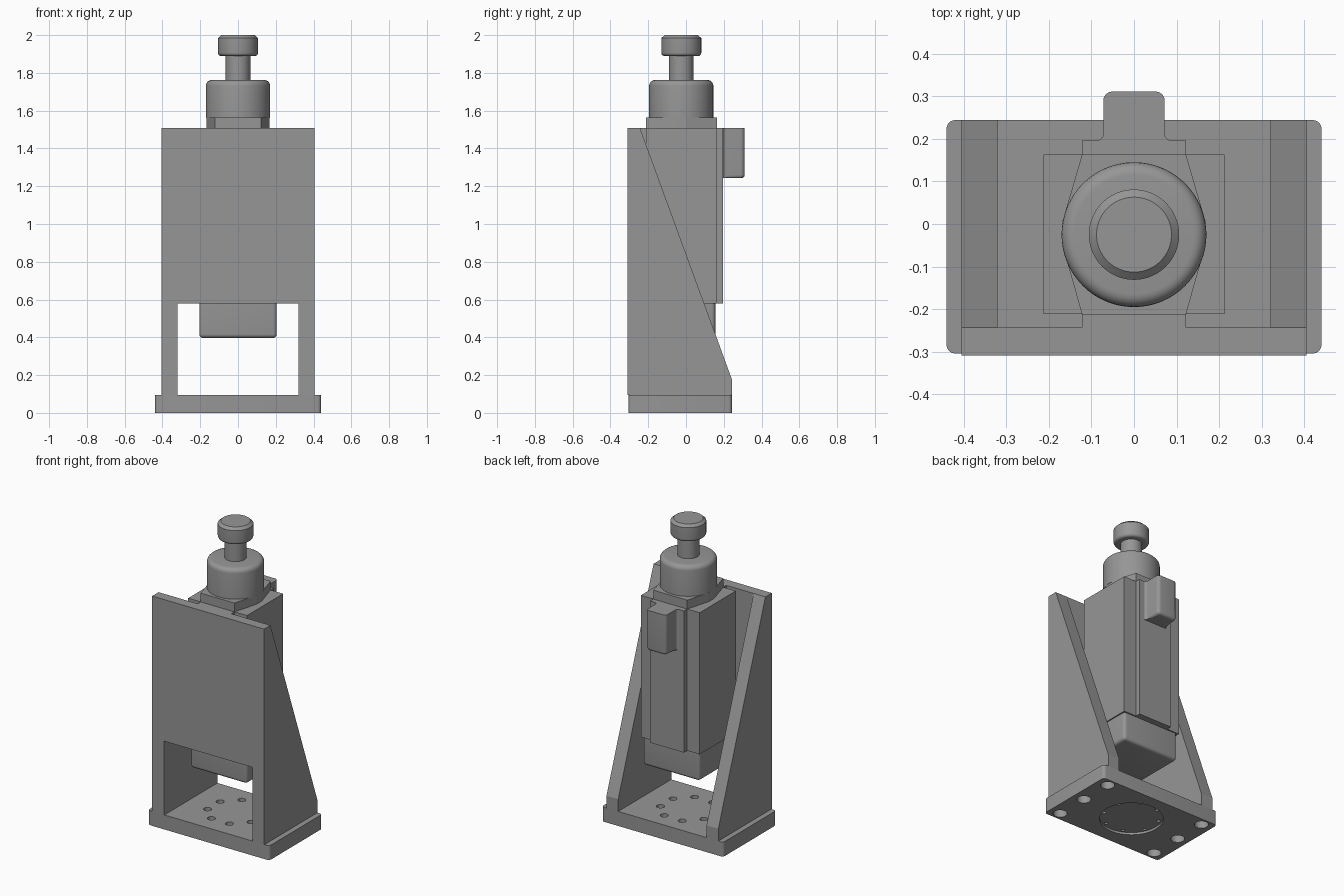
import bpy, bmesh
from math import cos, sin, pi, radians
from mathutils import Vector

if "Cube" in bpy.data.objects:
    bpy.data.objects.remove(bpy.data.objects["Cube"])

CY = -0.025  # centre line of the spindle and the base bores

# Dark grey paint for every part
paint = bpy.data.materials.new("dark_grey")
paint.diffuse_color = (.305, .305, .305, 1)
paint.use_nodes = True
paint.node_tree.nodes["Principled BSDF"].inputs["Base Color"].default_value = paint.diffuse_color


def finish(name, bm, smooth=False):
    bmesh.ops.recalc_face_normals(bm, faces=bm.faces)
    me = bpy.data.meshes.new(name)
    bm.to_mesh(me)
    bm.free()
    me.materials.append(paint)
    ob = bpy.data.objects.new(name, me)
    bpy.context.collection.objects.link(ob)
    if smooth:
        shade(ob)
    return ob


def activate(ob):
    bpy.ops.object.select_all(action='DESELECT')
    ob.select_set(True)
    bpy.context.view_layer.objects.active = ob


def shade(ob):
    activate(ob)
    bpy.ops.object.shade_smooth_by_angle(angle=radians(30))


def prism(name, pts, axis, lo, hi, radius=0.0, pick=None):
    """Extrude a 2D outline along an axis; pick(a, b) chooses edges to round."""
    bm = bmesh.new()

    def at(p, t):
        return [(t, p[0], p[1]), (p[0], t, p[1]), (p[0], p[1], t)][axis]
    face = bm.faces.new([bm.verts.new(at(p, lo)) for p in pts])
    ext = bmesh.ops.extrude_face_region(bm, geom=[face])
    move = Vector((0, 0, 0))
    move[axis] = hi - lo
    bmesh.ops.translate(bm, vec=move, verts=[v for v in ext['geom'] if isinstance(v, bmesh.types.BMVert)])
    bmesh.ops.recalc_face_normals(bm, faces=bm.faces)
    if radius:
        edges = [e for e in bm.edges if pick(e.verts[0].co, e.verts[1].co)]
        bmesh.ops.bevel(bm, geom=edges, offset=radius, segments=5, profile=0.5, affect='EDGES')
    return finish(name, bm, radius > 0)


def box(name, x, y, z, radius=0.0, pick=None):
    return prism(name, [(x[0], y[0]), (x[1], y[0]), (x[1], y[1]), (x[0], y[1])], 2, z[0], z[1], radius, pick)


def lathe(name, prof, centres, n=64, smooth=False):
    """Closed solids of revolution, one per centre; prof is (radius, z)."""
    bm = bmesh.new()
    for cx, cy in centres:
        rings = [[bm.verts.new((cx + r * cos(2 * pi * i / n), cy + r * sin(2 * pi * i / n), z))
                  for i in range(n)] for r, z in prof]
        for a, b in zip(rings, rings[1:]):
            for i in range(n):
                j = (i + 1) % n
                bm.faces.new((a[i], a[j], b[j], b[i]))
        bm.faces.new(rings[0][::-1])
        bm.faces.new(rings[-1])
    return finish(name, bm, smooth)


def cut(ob, cutter):
    cutter.hide_render = True
    mod = ob.modifiers.new("cut", 'BOOLEAN')
    mod.operation, mod.solver, mod.object = 'DIFFERENCE', 'EXACT', cutter
    activate(ob)
    bpy.ops.object.modifier_apply(modifier=mod.name)
    bpy.data.objects.remove(cutter)


def arc(r, z, rad, a0, a1, n=5):
    return [(r + rad * cos(radians(a0 + (a1 - a0) * i / n)),
             z + rad * sin(radians(a0 + (a1 - a0) * i / n))) for i in range(n + 1)]


def vertical(a, b):
    return abs(a.z - b.z) > 0.01


# Base plate with register recess, bolt circle and edge holes
base = box("base_plate", (-.44, .44), (-.304, .244), (0, .095), .02, vertical)
cut(base, lathe("bolt_cutter", [(.011, -.02), (.011, .04), (.024, .04), (.024, .12)],
                [(.17 * cos(pi / 8 + k * pi / 4), CY + .17 * sin(pi / 8 + k * pi / 4)) for k in range(8)], 24))
cut(base, lathe("recess_cutter", [(.19, -.05), (.19, .015)], [(0, CY)], 64))
cut(base, lathe("mount_cutter", [(.042, -.05), (.042, .08)],
                [(sx * .365, -.03 + k * .22) for sx in (-1, 1) for k in (-1, 0, 1)], 32))
shade(base)

# Bracket: sloped side ribs and front plate with a window
frame = prism("bracket", [(-.309, .095), (.244, .095), (.244, .175), (-.243, 1.507), (-.309, 1.507)], 0, -.405, .405)
cut(frame, box("inside_cutter", (-.32, .32), (-.243, .5), (0, 1.7)))
cut(frame, box("window_cutter", (-.32, .32), (-.5, .1), (0, .58)))

# Slide body with front mounting pad, back cover and lower cap
box("body", (-.213, .213), (-.211, .163), (.58, 1.507))
box("mount_pad", (-.122, .122), (-.243, -.211), (.58, 1.507))
box("back_cover", (-.122, .122), (.163, .196), (.58, 1.507))
box("lower_cap", (-.205, .205), (-.203, .155), (.397, .58), .02,
    lambda a, b: vertical(a, b) or (a.z < .5 and b.z < .5))

# Connector housing: rounded outside, flared where it meets the cover
half = [(.088, .196)] + arc(.088, .212, .016, -90, -180)[1:]
half += arc(.05, .289, .022, 0, 90)
prism("connector", half + [(-x, y) for x, y in reversed(half)], 2, 1.243, 1.507, .018,
      lambda a, b: a.z < 1.4 and b.z < 1.4 and a.y > .21 and b.y > .21)

# Flange under the collar
prism("flange", [(-.122, -.212), (.122, -.212), (.168, -.05), (.168, .005), (.122, .163),
                 (-.122, .163), (-.168, .005), (-.168, -.05)], 2, 1.507, 1.565)

# Collar, stem and chamfered knob
lathe("collar", [(.17, 1.56)] + arc(.14, 1.732, .03, 0, 90), [(0, CY)], smooth=True)
lathe("stem", [(.065, 1.755), (.065, 1.9)], [(0, CY)], smooth=True)
lathe("knob", arc(.088, 1.907, .018, -90, 0) + [(.106, 1.984), (.088, 2.0)], [(0, CY)], smooth=True)
